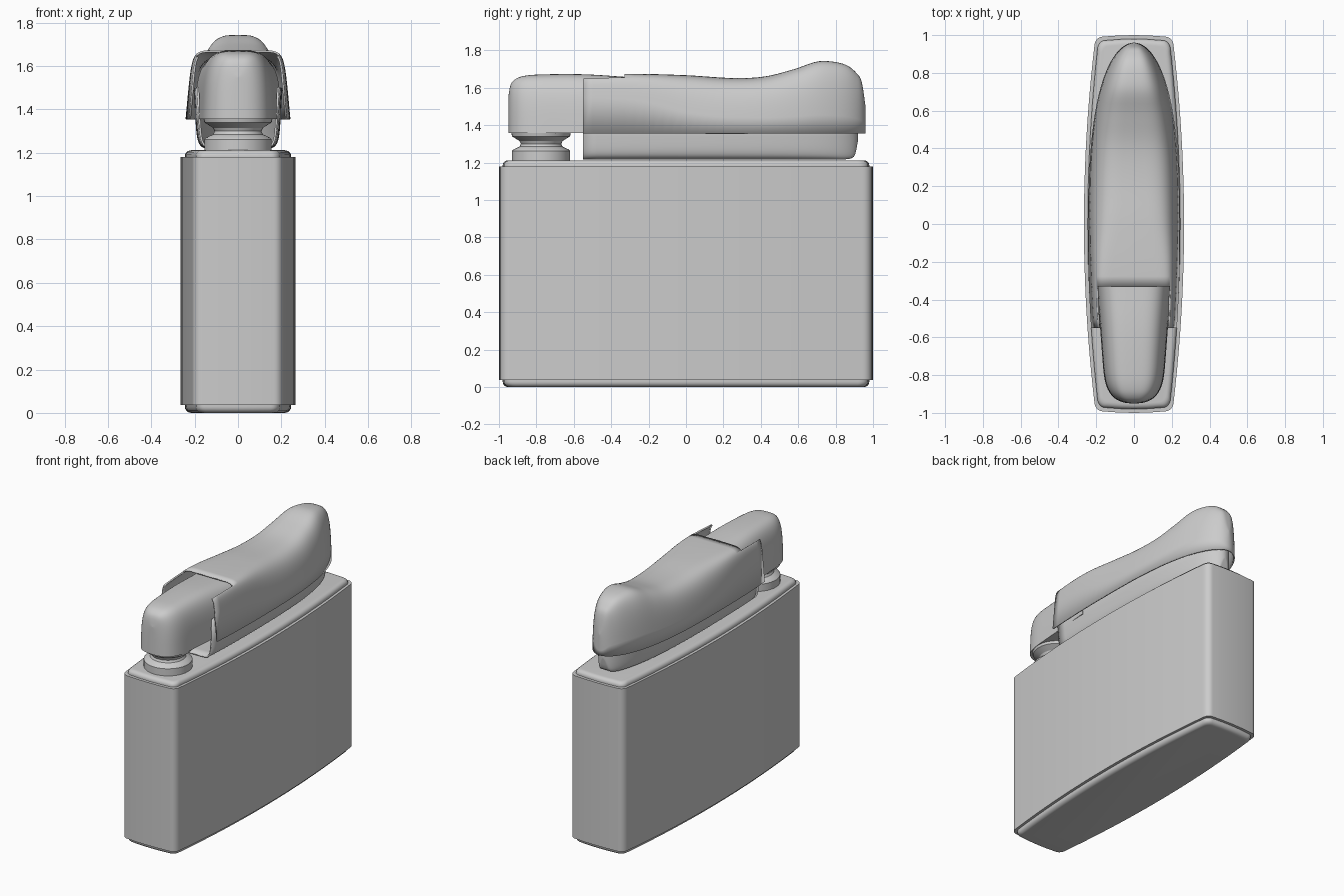
import bpy, bmesh, math

if "Cube" in bpy.data.objects:
    bpy.data.objects.remove(bpy.data.objects["Cube"])

metal = bpy.data.materials.new("grey_metal")
metal.diffuse_color = (0.6, 0.6, 0.6, 1)
metal.use_nodes = True
metal.node_tree.nodes["Principled BSDF"].inputs["Base Color"].default_value = metal.diffuse_color


def finish(name, bm, angle=35, thickness=0):
    """Turn a bmesh into a shaded object, with optional sheet thickness."""
    bmesh.ops.remove_doubles(bm, verts=bm.verts, dist=0.0002)
    bmesh.ops.recalc_face_normals(bm, faces=bm.faces)
    me = bpy.data.meshes.new(name)
    bm.to_mesh(me)
    bm.free()
    me.materials.append(metal)
    ob = bpy.data.objects.new(name, me)
    bpy.context.collection.objects.link(ob)
    if thickness:
        mod = ob.modifiers.new("sheet", 'SOLIDIFY')
        mod.thickness = thickness
        mod.offset = -1
    bpy.ops.object.select_all(action='DESELECT')
    bpy.context.view_layer.objects.active = ob
    ob.select_set(True)
    bpy.ops.object.shade_smooth_by_angle(angle=math.radians(angle))
    return ob


def curve(keys, y):
    """Smooth interpolation through (y, value) keys."""
    n = len(keys)
    if y <= keys[0][0]:
        return keys[0][1]
    for i in range(n - 1):
        (a, p), (b, q) = keys[i], keys[i + 1]
        if y <= b:
            def slope(k):
                lo, hi = keys[max(k - 1, 0)], keys[min(k + 1, n - 1)]
                return (hi[1] - lo[1]) / (hi[0] - lo[0])
            t, d = (y - a) / (b - a), b - a
            return ((2*t**3 - 3*t*t + 1) * p + (t**3 - 2*t*t + t) * d * slope(i)
                    + (3*t*t - 2*t**3) * q + (t**3 - t*t) * d * slope(i + 1))
    return keys[-1][1]


def power(c, n):
    return math.copysign(abs(c) ** (2 / n), c)


def arches(ys, width, top, base, sharp, draft, steps=32, skip=None, solid=False):
    """Loft arched cross-sections along y; skip leaves faces out."""
    bm = bmesh.new()
    rows = []
    for y in ys:
        w, h, n, row = width(y), top(y) - base, sharp(y), []
        for i in range(steps + 1):
            a = math.pi * i / steps
            s = power(max(math.sin(a), 0), n)
            row.append(bm.verts.new((w * power(math.cos(a), n) * (1 - draft * s), y, base + h * s)))
        rows.append(row)
    for r, s, y0, y1 in zip(rows, rows[1:], ys, ys[1:]):
        for i in range(steps):
            if not (skip and skip((y0 + y1) / 2, i / steps)):
                bm.faces.new((r[i], r[i + 1], s[i + 1], s[i]))
        if solid:
            bm.faces.new((r[0], s[0], s[-1], r[-1]))
    if solid:
        for row in (rows[0], rows[-1]):
            bm.faces.new(row)
    return bm


def spaced(a, b, n, power_end):
    """Stations from a to b that crowd towards b."""
    return [a + (b - a) * (1 - (1 - i / n) ** power_end) for i in range(n + 1)]


# Body outline: bowed sides, gently bowed ends, rounded corners
def body_outline():
    quarter = [(0.265 - 0.055 * (y / 0.94) ** 2, y) for y in [0.94 * i / 12 for i in range(13)]]
    for i in range(1, 7):
        a = math.pi / 2 * i / 6
        quarter.append((0.165 + 0.045 * math.cos(a), 0.94 + 0.052 * math.sin(a)))
    quarter += [(0.08, 0.998), (0, 1.0)]
    half = quarter + [(-x, y) for x, y in quarter[-2::-1]]
    return half + [(-x, -y) for x, y in half[1:-1]]


def stack(name, rings):
    """Loft the body outline through (inset, z) rings and close the ends."""
    bm = bmesh.new()
    loops = [[bm.verts.new((x * (1 - d / 0.265), y * (1 - d), z)) for x, y in body_outline()]
             for d, z in rings]
    for r, s in zip(loops, loops[1:]):
        for i in range(len(r)):
            j = (i + 1) % len(r)
            bm.faces.new((r[i], r[j], s[j], s[i]))
    bm.faces.new(loops[0])
    bm.faces.new(loops[-1])
    return finish(name, bm)


def rim(z0, direction, height):
    """Rounded plate edge from z0 up or down."""
    rings = [(0.02, z0), (0.02, z0 + direction * height * 0.3)]
    for i in range(1, 6):
        a = math.pi / 2 * i / 5
        rings.append((0.02 + 0.03 * (1 - math.cos(a)),
                      z0 + direction * height * (0.3 + 0.7 * math.sin(a))))
    return rings


stack("body", [(0, 0.037), (0, 1.18)])
stack("top_plate", rim(1.175, 1, 0.037))
stack("base_plate", rim(0.04, -1, 0.04))

# Burner neck: turned profile below the snuffer
profile = [(0, 1.2), (0.145, 1.2), (0.155, 1.212), (0.155, 1.262), (0.148, 1.27), (0.115, 1.285),
           (0.108, 1.30), (0.115, 1.315), (0.155, 1.34), (0.16, 1.362), (0, 1.362)]
bm = bmesh.new()
seg = 40
loops = [[bm.verts.new((r * math.cos(2 * math.pi * k / seg),
                        -0.775 + r * math.sin(2 * math.pi * k / seg), z))
          for k in range(seg)] for r, z in profile]
for r, s in zip(loops, loops[1:]):
    for k in range(seg):
        bm.faces.new((r[k], r[(k + 1) % seg], s[(k + 1) % seg], s[k]))
finish("burner_neck", bm, 25)


# Snuffer head: rounded nose, widening towards the lever
def head_width(y):
    u = min(max((-0.7 - y) / 0.25, 0), 1)
    return (0.157 + 0.075 * (y + 0.85)) * (1 - u ** 4) ** 0.4


head_top = [(-0.95, 1.55), (-0.94, 1.61), (-0.92, 1.64), (-0.88, 1.66),
            (-0.8, 1.67), (-0.55, 1.672), (-0.28, 1.655)]
finish("snuffer_head", arches(spaced(-0.28, -0.95, 30, 2.2), head_width,
                              lambda y: curve(head_top, y), 1.357,
                              lambda y: 3.8, 0.06, 40, solid=True))


# Lever cap: thin shell with a raised tail, notched on top at the front
def lever_width(y, end=0.96, wide=0.242):
    if y < -0.1:
        return wide - 0.074 * (y + 0.1) ** 2
    return wide * max(1 - ((y + 0.1) / (end + 0.1)) ** 3, 0) ** 0.5


lever_top = [(-0.55, 1.663), (-0.3, 1.674), (0, 1.667), (0.25, 1.652), (0.42, 1.66), (0.58, 1.70),
             (0.70, 1.74), (0.78, 1.74), (0.86, 1.72), (0.91, 1.68), (0.94, 1.63), (0.96, 1.50)]
lever_sharp = [(-0.55, 11), (-0.3, 9), (0, 5), (0.4, 4), (0.96, 3.6)]
front = [-0.55, -0.5, -0.45, -0.4, -0.36]
finish("lever_cap", arches(front + spaced(-0.33, 0.96, 48, 2), lever_width,
                           lambda y: curve(lever_top, y), 1.355,
                           lambda y: curve(lever_sharp, y), 0.12, 40,
                           skip=lambda y, t: y < -0.33 and 0.25 < t < 0.75),
       thickness=0.01)

# Lever tray: open channel under the cap, floor close to the top plate
tray_floor = [(-0.55, 1.216), (0.80, 1.216), (0.88, 1.222), (0.905, 1.245), (0.92, 1.32)]
finish("lever_tray", arches(spaced(-0.55, 0.92, 40, 2),
                            lambda y: lever_width(y, 0.92, 0.205),
                            lambda y: curve(tray_floor, y), 1.5,
                            lambda y: 9, 0.08, 40), thickness=0.01)
